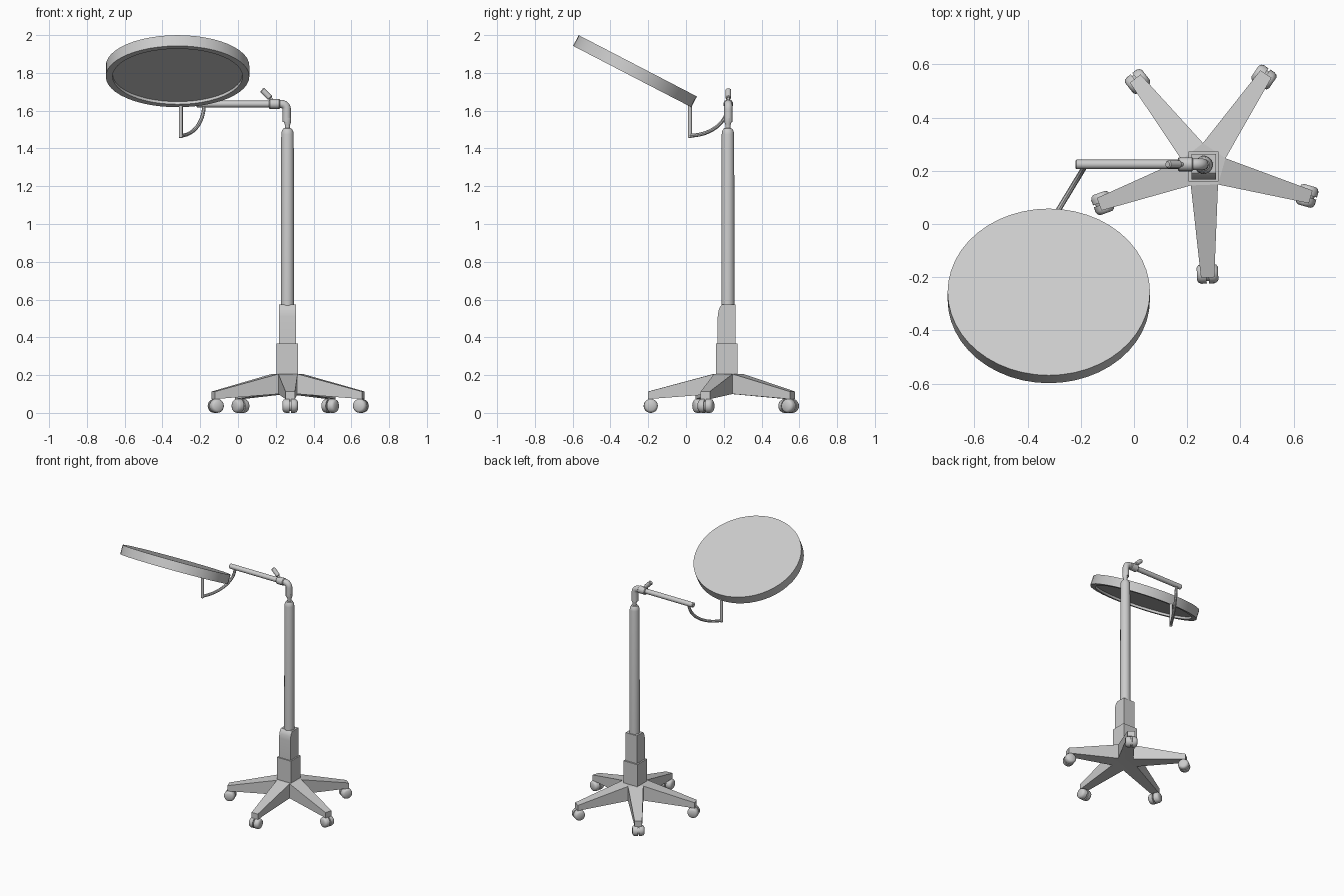
import bpy, bmesh, math
from mathutils import Matrix, Vector

if "Cube" in bpy.data.objects:
    bpy.data.objects.remove(bpy.data.objects["Cube"])

CX, CY = 0.262, 0.222  # column axis


def finish(name, bm, angle=35):
    bmesh.ops.remove_doubles(bm, verts=bm.verts, dist=1e-5)
    bmesh.ops.recalc_face_normals(bm, faces=bm.faces)
    me = bpy.data.meshes.new(name)
    bm.to_mesh(me)
    bm.free()
    ob = bpy.data.objects.new(name, me)
    bpy.context.collection.objects.link(ob)
    smooth(ob, angle)
    return ob


def smooth(ob, angle):
    bpy.ops.object.select_all(action='DESELECT')
    ob.select_set(True)
    bpy.context.view_layer.objects.active = ob
    bpy.ops.object.shade_smooth_by_angle(angle=math.radians(angle))


def lathe(name, profile, matrix, seg=24):
    """Revolve (radius, height) points around local z."""
    bm = bmesh.new()
    rings = []
    for r, z in profile:
        if r == 0:
            rings.append([bm.verts.new((0, 0, z))] * seg)
        else:
            rings.append([bm.verts.new((r * math.cos(2 * math.pi * i / seg),
                                        r * math.sin(2 * math.pi * i / seg), z)) for i in range(seg)])
    for a, b in zip(rings, rings[1:]):
        for i in range(seg):
            j = (i + 1) % seg
            bm.faces.new(list(dict.fromkeys((a[i], a[j], b[j], b[i]))))
    bm.transform(matrix)
    return finish(name, bm)


def rod(name, a, b, radius, seg=16, cham=0.004):
    """Cylinder with chamfered ends between two points."""
    a, b = Vector(a), Vector(b)
    d = b - a
    m = Matrix.Translation(a) @ d.to_track_quat('Z', 'Y').to_matrix().to_4x4()
    L = d.length
    return lathe(name, [(0, 0), (radius - cham, 0), (radius, cham), (radius, L - cham),
                        (radius - cham, L), (0, L)], m, seg)


def tube(name, points, radius, res=4):
    """Round bar swept along points."""
    cu = bpy.data.curves.new(name, 'CURVE')
    cu.dimensions = '3D'
    cu.bevel_depth, cu.bevel_resolution, cu.use_fill_caps = radius, res, True
    sp = cu.splines.new('POLY')
    sp.points.add(len(points) - 1)
    for p, co in zip(sp.points, points):
        p.co = (*co, 1)
    ob = bpy.data.objects.new(name, cu)
    bpy.context.collection.objects.link(ob)
    bpy.ops.object.select_all(action='DESELECT')
    ob.select_set(True)
    bpy.context.view_layer.objects.active = ob
    bpy.ops.object.convert(target='MESH')
    smooth(bpy.context.object, 40)


def extrude_x(name, profile, x0, x1):
    """Extrude a (y, z) outline from x0 to x1."""
    bm = bmesh.new()
    a = [bm.verts.new((x0, y, z)) for y, z in profile]
    b = [bm.verts.new((x1, y, z)) for y, z in profile]
    bm.faces.new(a)
    bm.faces.new(b)
    for i in range(len(a)):
        j = (i + 1) % len(a)
        bm.faces.new((a[i], a[j], b[j], b[i]))
    finish(name, bm, 30)


# Five-legged star base
HX, HY, START = 0.262, 0.217, -88
bm = bmesh.new()


def polar(r, deg, side, z):
    t = math.radians(deg)
    return bm.verts.new((HX + r * math.cos(t) - side * math.sin(t),
                         HY + r * math.sin(t) + side * math.cos(t), z))


layers = []
for z_hub, z_tip in ((0.206, 0.113), (0.1, 0.073)):
    valleys = [polar(0.087, START + 72 * k - 36, 0, z_hub) for k in range(5)]
    tips = [(polar(0.418, START + 72 * k, -0.025, z_tip),
             polar(0.418, START + 72 * k, 0.025, z_tip)) for k in range(5)]
    bm.faces.new(valleys)
    outline = []
    for k in range(5):
        bm.faces.new((valleys[k], *tips[k], valleys[(k + 1) % 5]))
        outline += [valleys[k], *tips[k]]
    layers.append(outline)
top, low = layers
for i in range(15):
    j = (i + 1) % 15
    bm.faces.new((top[i], top[j], low[j], low[i]))
finish("star_base", bm, 10)

# Twin-wheel casters at the leg tips
R = 0.037
for k in range(5):
    t = math.radians(START + 72 * k)
    c = Vector((HX + 0.404 * math.cos(t), HY + 0.404 * math.sin(t), R))
    side = Vector((-math.sin(t), math.cos(t), 0))
    for s in (-1, 1):
        m = Matrix.Translation(c) @ (side * s).to_track_quat('Z', 'Y').to_matrix().to_4x4()
        lathe(f"caster_wheel_{k}_{s}", [(0, 0.004), (R, 0.004), (R, 0.024), (0.033, 0.034),
                                        (0.024, 0.04), (0, 0.04)], m, 20)
    rod(f"caster_axle_{k}", c - side * 0.01, c + side * 0.01, 0.028)
    rod(f"caster_stem_{k}", c, c + Vector((0, 0, 0.05)), 0.012, 12)

# Stepped box housing, upper one with a rounded front edge
extrude_x("lower_housing", [(0.16, 0.19), (0.273, 0.19), (0.273, 0.368), (0.16, 0.368)], 0.205, 0.318)
extrude_x("upper_housing", [(0.168, 0.36), (0.262, 0.36), (0.262, 0.573), (0.192, 0.573),
                            (0.181, 0.563), (0.172, 0.542), (0.168, 0.51)], 0.216, 0.308)

# Column with rounded top and neck
lathe("column", [(0, 0.5), (0.035, 0.5), (0.033, 1.475), (0.03, 1.493), (0.022, 1.505), (0.014, 1.508),
                 (0.014, 1.525), (0.019, 1.54), (0.019, 1.56), (0, 1.56)],
      Matrix.Translation((CX, CY, 0)))

# Elbow and horizontal arm
AZ, AY = 1.635, 0.224
bend = [(0.23 + 0.028 * math.sin(a), AY, AZ - 0.028 + 0.028 * math.cos(a))
        for a in [math.pi / 2 * i / 6 for i in range(7)]]
tube("elbow", [(0.2, AY, AZ)] + bend + [(0.258, AY, 1.54)], 0.022)
rod("arm_collar", (0.165, AY, AZ), (0.222, AY, AZ), 0.026)
rod("arm", (-0.22, AY, AZ), (0.2, AY, AZ), 0.0175)

# Locking lever
rod("lever_stem", (0.195, AY, 1.64), (0.15, AY, 1.688), 0.008, 12)
rod("lever_knob", (0.171, AY, 1.666), (0.126, AY, 1.711), 0.015, 12)

# Curved yoke from arm down to the lamp post
p0, p1 = Vector((-0.303, 0.021, 1.468)), Vector((-0.18, AY, 1.632))
yoke = []
for i in range(13):
    a = math.pi / 2 * i / 12
    u, v = math.sin(a), 1 - math.cos(a)
    yoke.append((p0.x + (p1.x - p0.x) * u, p0.y + (p1.y - p0.y) * u, p0.z + (p1.z - p0.z) * v))
tube("yoke", yoke, 0.01, 2)
rod("lamp_post", (-0.303, 0.021, 1.455), (-0.303, 0.021, 1.64), 0.0105, 12)

# Tilted lamp head, slightly oval, with recessed underside
tilt = (Matrix.Translation((-0.32, -0.27, 1.809)) @ Matrix.Rotation(math.radians(-27.4), 4, 'X')
        @ Matrix.Diagonal((1, 0.928, 1, 1)))
lathe("lamp_head", [(0, -0.016), (0.344, -0.016), (0.344, -0.032), (0.38, -0.032),
                    (0.38, 0.032), (0, 0.032)], tilt, 48)
